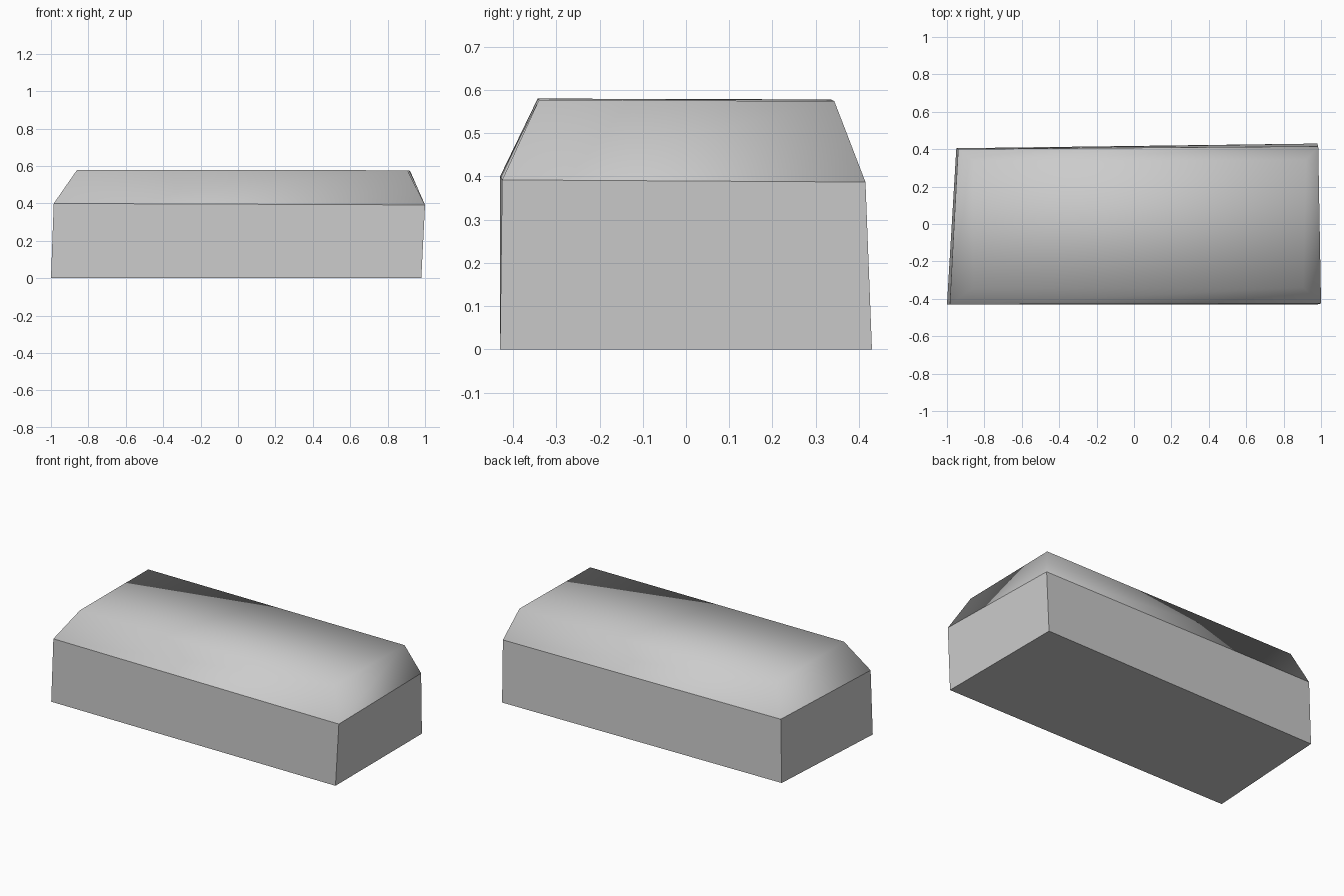
import bpy
import bmesh

cube = bpy.data.objects.get("Cube")
if cube:
    bpy.data.objects.remove(cube, do_unlink=True)

grey = bpy.data.materials.new("light grey")
grey.use_nodes = True
grey.diffuse_color = (0.6, 0.6, 0.6, 1)
grey.node_tree.nodes["Principled BSDF"].inputs["Base Color"].default_value = (0.6, 0.6, 0.6, 1)

# Corner rings from the ground up: front left, front right, back right, back left
base = [(-1.0, -0.43, 0), (0.98, -0.43, 0), (0.98, 0.43, 0), (-0.95, 0.405, 0)]
eaves = [(-0.985, -0.43, 0.4), (1.0, -0.425, 0.392), (0.985, 0.415, 0.387), (-0.94, 0.4, 0.397)]
ridge = [(-0.86, -0.343, 0.58), (0.905, -0.34, 0.577), (0.92, 0.343, 0.574), (-0.86, 0.335, 0.578)]

bm = bmesh.new()
rings = [[bm.verts.new(p) for p in ring] for ring in (base, eaves, ridge)]


def skirt(lower, upper, smooth):
    """Join two rings with a band of quads."""
    for i in range(4):
        j = (i + 1) % 4
        face = bm.faces.new((lower[i], lower[j], upper[j], upper[i]))
        face.smooth = smooth


# Flat walls and floor
skirt(rings[0], rings[1], False)
bm.faces.new(rings[0][::-1])

# Softly shaded sloping roof, with a crisp edge where it meets the walls
skirt(rings[1], rings[2], True)
bm.faces.new(rings[2]).smooth = True
for i in range(4):
    bm.edges.get((rings[1][i], rings[1][(i + 1) % 4])).smooth = False

mesh = bpy.data.meshes.new("building_block")
bm.to_mesh(mesh)
bm.free()
mesh.materials.append(grey)
block = bpy.data.objects.new("building_block", mesh)
bpy.context.collection.objects.link(block)
